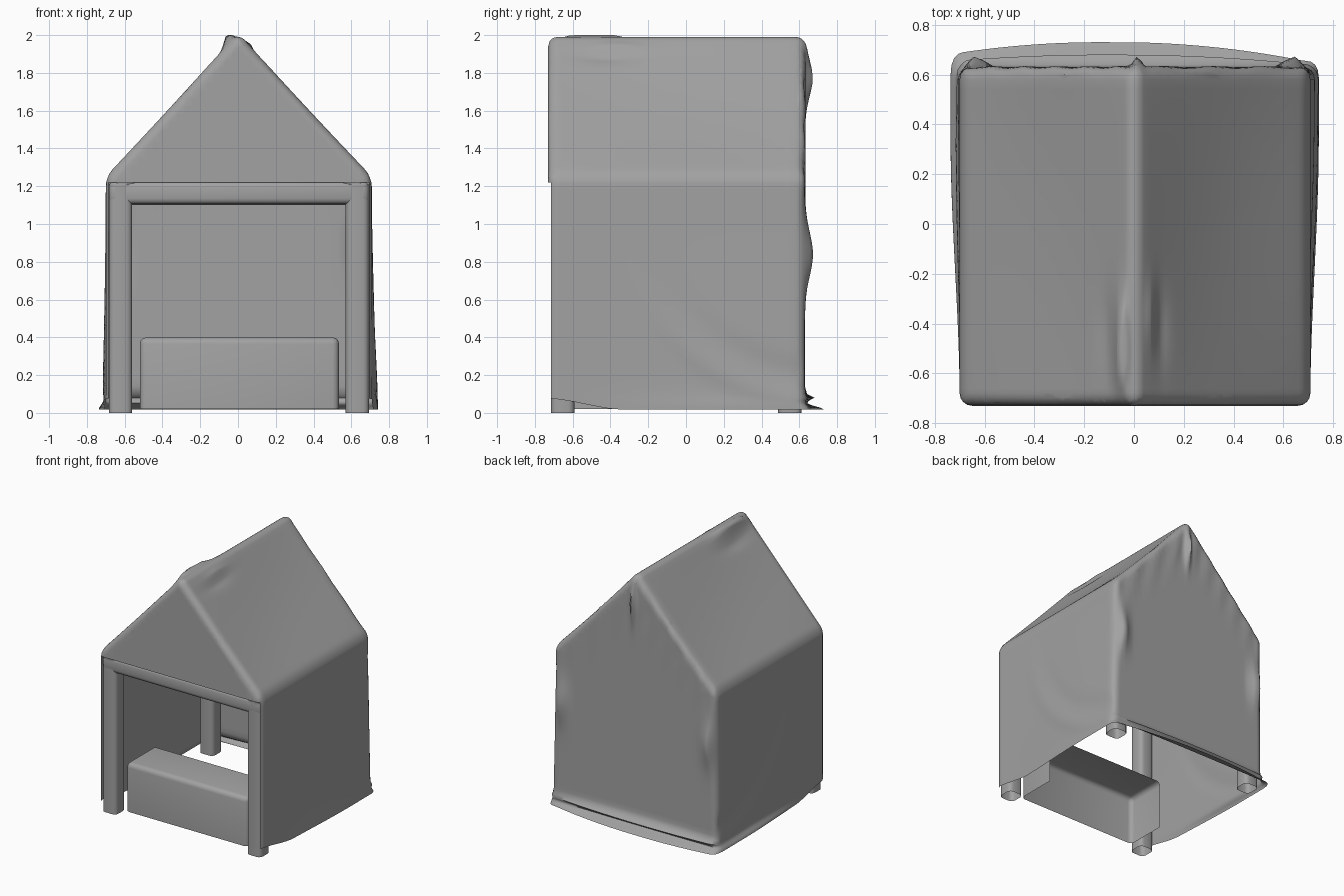
import bpy, bmesh, math
from mathutils import Vector

if "Cube" in bpy.data.objects:
    bpy.data.objects.remove(bpy.data.objects["Cube"])

grey = bpy.data.materials.new("mid_grey")
grey.diffuse_color = (0.36, 0.36, 0.36, 1)
grey.use_nodes = True
grey.node_tree.nodes["Principled BSDF"].inputs["Base Color"].default_value = grey.diffuse_color


def g(v, c, s):
    return math.exp(-((v - c) / s) ** 2)


def ramp(v, a, b):
    t = min(max((v - a) / (b - a), 0), 1)
    return t * t * (3 - 2 * t)


def finish(name, bm, angle=35):
    me = bpy.data.meshes.new(name)
    bm.to_mesh(me)
    bm.free()
    me.materials.append(grey)
    ob = bpy.data.objects.new(name, me)
    bpy.context.collection.objects.link(ob)
    bpy.ops.object.select_all(action='DESELECT')
    ob.select_set(True)
    bpy.context.view_layer.objects.active = ob
    bpy.ops.object.shade_smooth_by_angle(angle=math.radians(angle))
    return ob


def box(name, lo, hi, bevel, axis=None, open_sides=()):
    """Rounded box; with an axis, only edges along that axis are rounded."""
    bm = bmesh.new()
    bmesh.ops.create_cube(bm, size=1)
    lo, hi = Vector(lo), Vector(hi)
    for v in bm.verts:
        v.co = Vector([(lo[i] + hi[i]) / 2 + v.co[i] * (hi[i] - lo[i]) for i in range(3)])
    bm.normal_update()
    gone = [f for f in bm.faces if any(f.normal.dot(Vector(s)) > .9 for s in open_sides)]
    bmesh.ops.delete(bm, geom=gone, context='FACES')
    edges = [e for e in bm.edges if e.is_manifold and (axis is None or
             abs(e.verts[0].co[axis] - e.verts[1].co[axis]) > 1e-4)]
    bmesh.ops.bevel(bm, geom=edges, offset=bevel, segments=3, profile=0.5, affect='EDGES')
    return finish(name, bm, 50)


# Timber frame: posts and the beams joining them
for sx, xn in ((-0.622, "left"), (0.632, "right")):
    for sy, yn in ((-0.652, "front"), (0.55, "back")):
        box(f"{yn}_{xn}_post", (sx - .062, sy - .062, 0), (sx + .062, sy + .062, 1.21),
            .032, 2, [(0, 0, -1)])
        # Sloping rafter from post head to ridge
        a, b = Vector((sx, sy, 1.2)), Vector((0, sy, 1.9))
        r = box(f"{yn}_{xn}_rafter", (-.055, -.055, 0), (.055, .055, (b - a).length), .025, 2)
        r.location = a
        r.rotation_euler = (0, math.atan2(b.x - a.x, b.z - a.z), 0)
    box(f"{xn}_side_beam", (sx - .055, -.63, 1.1), (sx + .055, .58, 1.215), .02, 1)
box("ridge_beam", (-.05, -.68, 1.84), (.05, .58, 1.95), .025, 1)
box("front_beam", (-.684, -.714, 1.105), (.694, -.59, 1.225), .03)
box("back_beam", (-.67, .49, 1.1), (.68, .61, 1.22), .02, 0)

# Low counter just inside the opening, open towards the inside
box("counter", (-.52, -.65, .02), (.535, -.32, .4), .035, None, [(0, 0, -1), (0, 1, 0)])

# Cloth cover: house-shaped prism, rounded, then cut into a fine grid
bm = bmesh.new()
outline = [(-.70, .018), (-.70, 1.25), (0, 2.012), (.708, 1.25), (.708, .018)]
front = bm.faces.new([bm.verts.new((x, -.73, z)) for x, z in outline])
ext = bmesh.ops.extrude_face_region(bm, geom=[front], use_keep_orig=True)
for v in ext["geom"]:
    if isinstance(v, bmesh.types.BMVert):
        v.co.y = .63
bmesh.ops.recalc_face_normals(bm, faces=bm.faces[:])
bmesh.ops.delete(bm, geom=[f for f in bm.faces if f.normal.z < -.9], context='FACES_ONLY')
bmesh.ops.bevel(bm, geom=[e for e in bm.edges if e.is_manifold], offset=.05,
                segments=4, profile=.5, affect='EDGES')


def cut(axis, values):
    no = Vector((0, 0, 0))
    no[axis] = 1
    for c in values:
        bmesh.ops.bisect_plane(bm, geom=bm.verts[:] + bm.edges[:] + bm.faces[:],
                               plane_co=no * c, plane_no=no, dist=1e-5)


cut(2, [.028, .04, .052, .065, .08, .1] + [.14 + .04 * i for i in range(27)] + [1.22]
    + [1.3 + .04 * i for i in range(17)])
cut(1, [-.66 + .04 * i for i in range(32)])
cut(0, [-.64 + .04 * i for i in range(33)] + [.02 * i + .01 for i in range(-6, 7)])
# Open the front below the gable
bmesh.ops.delete(bm, geom=[f for f in bm.faces if f.normal.y < -.6
                           and f.calc_center_median().z < 1.22], context='FACES')
bm.normal_update()

# Drape: sag, flare, corner folds, hem and the bunched ridge
moves = []
for v in bm.verts:
    x, y, z = v.co
    n = v.normal
    d = Vector((0, 0, 0))
    low = 1 - ramp(z, 0, 1.25)
    if z > 1.27 and .05 < abs(x) < .66 and abs(n.y) < .4:
        d -= n * .02 * math.sin(math.pi * (abs(x) - .05) / .61) * max(0, math.cos(y * 2.1))
    if z < 1.25:
        back = ramp(y, -.72, .35)
        d.x += .022 * low * back if x > 0 else -.008 * low * back
        hem = g(z, .02, .07) if x > 0 else 2.4 * g(z, .02, .03)
        d.x += math.copysign(.012, x) * hem * back
        if abs(n.x) > .9:
            arc = math.hypot(y - .75, z - 1.15)
            d += n * .009 * (g(arc, 1.1, .05) - g(arc, .95, .06)) * ramp(z, .02, .15) * low
        d.z += .06 * (1 - ramp(y, -.74, -.33)) * (1 - min(z / .5, 1))
    if y > .55:
        k = ramp(y, .55, .625)
        d.y += k * .045 * g(abs(x), .63, .04) * g(z, .84, .16)
        d.y += k * .045 * g(x, .015, .022) * g(z, 1.78, .14)
        d.y += k * (.025 + .075 * max(0, 1 - ((x + .1) / .75) ** 2)) * (
            g(z, .018, .022) + .5 * g(z, .08, .016))
        d.y += k * .004 * math.sin(x * 40 + z * 9) * g(z, 1.85 - abs(x), .15)
    if z > 1.7 and y < 0:
        d.z += .065 * g(x, -.055, .026) * g(y, -.5, .19) * ramp(y, -.73, -.6)
        d.z += .016 * g(x, .07, .02) * g(y, -.36, .12)
        d.z -= .016 * (g(x, .11, .03) + g(x, -.12, .03)) * g(y, -.42, .16)
    moves.append((v, d))
for v, d in moves:
    v.co += d
    v.co.z = min(v.co.z, 2.0)
finish("cloth_cover", bm, 70)
